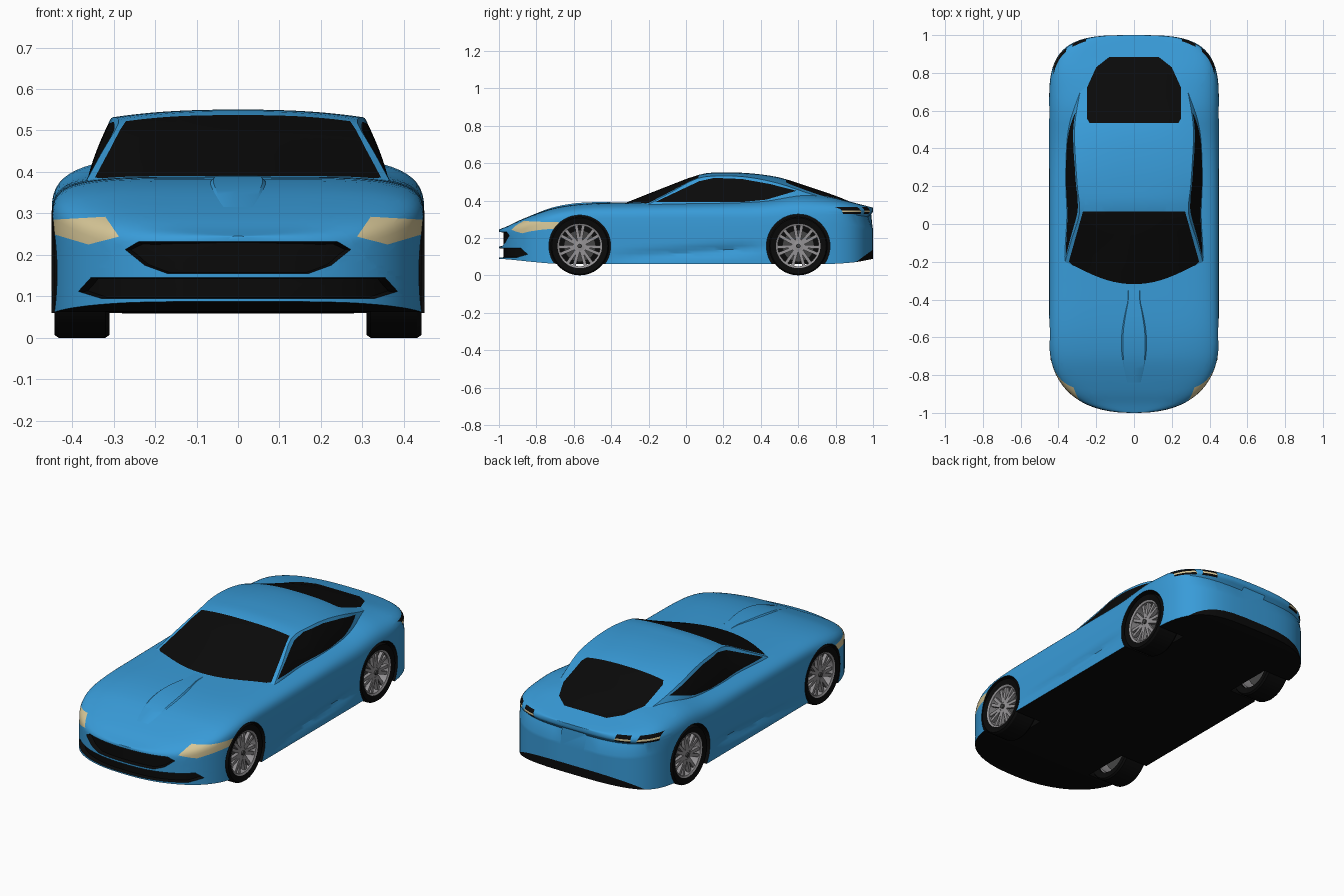
import bpy, bmesh, math
from mathutils import Vector, Matrix

if "Cube" in bpy.data.objects:
    bpy.data.objects.remove(bpy.data.objects["Cube"])

def material(name, r, g, b):
    m = bpy.data.materials.new(name)
    m.diffuse_color = (r, g, b, 1)
    m.use_nodes = True
    m.node_tree.nodes["Principled BSDF"].inputs["Base Color"].default_value = m.diffuse_color
    return m

MATS = [material("blue_paint", .04, .33, .69), material("black", .003, .003, .003),
        material("lamp_cream", .68, .57, .31), material("rim_grey", .30, .29, .30),
        material("dark_grey", .06, .06, .06)]
BLUE, BLACK, LAMP, GREY, DARK = range(5)

def finish(name, bm):
    me = bpy.data.meshes.new(name)
    bm.to_mesh(me)
    bm.free()
    for m in MATS:
        me.materials.append(m)
    ob = bpy.data.objects.new(name, me)
    bpy.context.collection.objects.link(ob)
    return ob

def spline(tab, u):
    """Smooth interpolation of table rows keyed on their first column."""
    i = max(k for k in range(len(tab) - 1) if k == 0 or tab[k][0] <= u)
    def slope(k, c):
        a, b = tab[max(k - 1, 0)], tab[min(k + 1, len(tab) - 1)]
        return (b[c] - a[c]) / (b[0] - a[0])
    p, q = tab[i], tab[i + 1]
    h = q[0] - p[0]
    t = (u - p[0]) / h
    return [(2*t**3 - 3*t*t + 1) * p[c] + (t**3 - 2*t*t + t) * h * slope(i, c)
            + (3*t*t - 2*t**3) * q[c] + (t**3 - t*t) * h * slope(i + 1, c)
            for c in range(1, len(p))]

def loft(rows, closed):
    """Skin rows of points; each row runs from -x over the top to +x."""
    bm = bmesh.new()
    vs = [[bm.verts.new(p) for p in r] for r in rows]
    n = len(rows[0])
    for a, b in zip(vs, vs[1:]):
        for j in range(n if closed else n - 1):
            k = (j + 1) % n
            bm.faces.new((a[j], a[k], b[k], b[j]))
    if closed:
        bm.faces.new(vs[0])
        bm.faces.new(vs[-1])
        bmesh.ops.recalc_face_normals(bm, faces=bm.faces)
    return bm

def mirrored(half):
    """half runs from outside bottom (+x) to the centre line."""
    return [(-x, y, z) for x, y, z in half] + half[-2::-1]

def paint(bm, poly, axes, test, mat):
    """Cut a convex outline, projected along one axis, into the skin and colour it."""
    bm.normal_update()
    faces = [f for f in bm.faces if test(f, f.calc_center_median())]
    def v3(p):
        v = Vector()
        v[axes[0]], v[axes[1]] = p
        return v
    mid = sum((v3(p) for p in poly), Vector()) / len(poly)
    for a, b in zip(poly, poly[1:] + poly[:1]):
        co, d = v3(a), v3(b) - v3(a)
        no = v3((d[axes[1]], -d[axes[0]])).normalized()
        if (mid - co).dot(no) > 0:
            no = -no
        geom = set(faces)
        for f in faces:
            geom.update(f.edges)
            geom.update(f.verts)
        ret = bmesh.ops.bisect_plane(bm, geom=list(geom), dist=1e-5, plane_co=co, plane_no=no)
        faces = [g for g in ret["geom"] if isinstance(g, bmesh.types.BMFace)
                 and (g.calc_center_median() - co).dot(no) < 0]
    for f in faces:
        f.material_index = mat
    return faces

def flip(poly):
    return [(-x, z) for x, z in poly]

# ---- lower body: y, top height, wall height, bottom height, roundness ----
BODY = [(-1, .245, .19, .088, 5), (-.95, .265, .20, .085, 4.5), (-.9, .29, .21, .08, 4.5),
        (-.8, .33, .235, .07, 4.5), (-.7, .362, .25, .062, 4.5), (-.55, .383, .25, .06, 5),
        (-.3, .39, .25, .06, 5), (.1, .395, .25, .06, 5), (.4, .412, .26, .06, 4),
        (.6, .44, .28, .06, 3.6), (.75, .425, .28, .06, 4), (.9, .388, .27, .07, 6),
        (1, .362, .25, .088, 8)]

def half_width(y):
    n = 2.4 if y < 0 else 3.5
    t = max(0, (abs(y) - .6) / .4)
    return .45 * (1 - t ** n) ** (1 / n)

def body_row(y):
    zt, zm, zb, n = spline(BODY, y)
    w = half_width(y)
    half = []
    for i in range(11):                      # side wall with scooped sill
        z = zb + (zm - zb) * i / 10
        line = .12 + .06 * y
        scoop = max(0, 1 - (y / .43) ** 4) * (.014 + .014 * y)
        half.append((w - scoop * math.exp(-((z - line) / .025) ** 2), y, z))
    for i in range(1, 17):                   # rounded shoulder and top
        a = math.pi / 2 * i / 16
        x = w * math.cos(a) ** (2 / n) if i < 16 else 0
        half.append((x, y, zm + (zt - zm) * math.sin(a) ** (2 / n)))
    # notch below the tail lip
    k = min(1, max(0, (y - .8) / .15)) * .025
    return mirrored([(x, y - k * math.exp(-((z - .312) / .016) ** 2), z) for x, y, z in half])

ends = [math.sin(math.radians(88.2 * i / 18)) for i in range(1, 19)]
ys = [-.6 - .4 * t for t in reversed(ends)] + [-.6 + .05 * i for i in range(25)] + [.6 + .4 * t for t in ends]
raw = finish("body_raw", loft([body_row(y) for y in ys], True))

# wheel arches
WHEELS = [(-.568, .165), (.6, .17)]
bm = bmesh.new()
for y, r in WHEELS:
    for s in (-1, 1):
        bmesh.ops.create_cone(bm, cap_ends=True, segments=48, radius1=r, radius2=r, depth=.24,
                              matrix=Matrix.Translation((s * .40, y, .157)) @ Matrix.Rotation(math.pi / 2, 4, 'Y'))
for f in bm.faces:
    f.material_index = BLACK
cutter = finish("arch_cutter", bm)
cutter.hide_render = True
mod = raw.modifiers.new("arches", 'BOOLEAN')
mod.operation, mod.solver, mod.object = 'DIFFERENCE', 'EXACT', cutter
bm = bmesh.new()
bm.from_object(raw, bpy.context.evaluated_depsgraph_get())
bpy.data.objects.remove(raw)
bpy.data.objects.remove(cutter)

# underside
bm.normal_update()
for f in bm.faces:
    if f.normal.z < -.7 and f.calc_center_median().z < .1:
        f.material_index = BLACK
# headlights, diffuser, tail lights
lamp = [(.445, .285), (.32, .292), (.287, .244), (.361, .225), (.445, .25)]
for p in (lamp, flip(lamp)):
    paint(bm, p, (0, 2), lambda f, c: c.y < -.66 and f.material_index == 0, LAMP)
paint(bm, [(.88, .05), (1.01, .05), (1.01, .145)], (1, 2),
      lambda f, c: c.y > .8 and f.material_index == 0, BLACK)
for x0, x1 in ((.245, .325), (.35, .425)):
    for z0, z1, m in ((.328, .366, BLACK), (.338, .348, LAMP)):
        p = [(x0, z0), (x1, z0), (x1, z1), (x0 + .01, z1)]
        for q in (p, flip(p)):
            paint(bm, q, (0, 2), lambda f, c: c.y > .78 and c.z > .25, m)
# rear glass, shared by body and cabin
GLASS = [(-.235, .535), (.235, .535), (.25, .56), (.25, .72), (.2, .83), (.13, .885),
         (-.13, .885), (-.2, .83), (-.25, .72), (-.25, .56)]
paint(bm, GLASS, (0, 1), lambda f, c: f.normal.z > .3 and c.y > .4, BLACK)
# recessed grille and lower intake
for half in ([(.24, .232), (.272, .213), (.225, .175), (.17, .155)],
             [(.355, .145), (.385, .112), (.33, .095)]):
    faces = paint(bm, half + flip(half)[::-1], (0, 2), lambda f, c: c.y < -.7 and f.material_index == 0, BLACK)
    bm.normal_update()
    rim = bmesh.ops.inset_region(bm, faces=faces, thickness=.002, depth=-.025, use_even_offset=False)
    for f in rim["faces"]:
        f.material_index = BLACK
finish("body", bm)

# ---- cabin: edge y, centre y, centre z, edge z, edge x, base x ----
CABIN = [(-.20, -.33, .385, .38, .365, .372), (-.07, -.13, .464, .45, .327, .372),
         (.06, .07, .538, .518, .288, .372), (.2, .2, .55, .532, .30, .375),
         (.35, .35, .545, .522, .31, .372), (.5, .5, .523, .49, .315, .362),
         (.65, .65, .476, .44, .295, .34), (.8, .8, .425, .395, .26, .30), (.93, .93, .372, .345, .22, .27)]

def cabin_row(ye):
    yc, zc, ze, xe, xb = spline(CABIN, ye)
    half = []
    for i in range(8, 0, -1):
        g = i / 8
        half.append((xe + (xb - xe) * g + .008 * math.sin(math.pi * g), ye, ze + (.335 - ze) * g))
    for i in range(10, -1, -1):
        f = i / 10
        half.append((xe * f, yc + (ye - yc) * f * f, zc - (zc - ze) * f ** 2.5))
    return mirrored(half)

cab_ys = [-.20 + .26 * i / 6 for i in range(7)] + [.06 + .87 * i / 24 for i in range(1, 25)]
bm = loft([cabin_row(y) for y in cab_ys], False)
paint(bm, GLASS, (0, 1), lambda f, c: f.normal.z > .3 and c.y > .4, BLACK)
paint(bm, [(-.345, -.2), (-.27, .067), (.27, .067), (.345, -.2), (.2, -.34), (-.2, -.34)], (0, 1),
      lambda f, c: f.normal.z > .5 and c.y < .15, BLACK)
SIDE = [(-.165, .392), (.07, .503), (.15, .521), (.3, .515), (.45, .488), (.59, .452), (.43, .405), (.3, .392)]
for s in (-1, 1):
    paint(bm, SIDE, (1, 2), lambda f, c: f.normal.x * s > .45, BLACK)
finish("cabin", bm)

# ---- raised centre of the bonnet ----
rows = []
for i in range(21):
    u = i / 20
    y = -.84 + .5 * u
    zt = spline(BODY, y)[0]
    w = .035 + .035 * math.sin(math.pi * min(1, u * 1.1 + .05))
    lift = .006 * math.sin(math.pi * u)
    rows.append([(w * k, y, zt - .003 + (lift + .003) * (1 if abs(k) < 1 else 0)) for k in (-1, -.85, 0, .85, 1)])
finish("bonnet_bulge", loft(rows, False))

# ---- wheels ----
def lathe(bm, profile, mat, seg=48):
    rings = [[bm.verts.new((x, r * math.cos(2 * math.pi * i / seg), r * math.sin(2 * math.pi * i / seg)))
              for i in range(seg)] for r, x in profile]
    fs = [bm.faces.new((a[i], a[(i + 1) % seg], b[(i + 1) % seg], b[i]))
          for a, b in zip(rings, rings[1:] + rings[:1]) for i in range(seg)]
    for f in fs:
        f.material_index = mat
    bmesh.ops.recalc_face_normals(bm, faces=fs)

tyre = bmesh.new()
lathe(tyre, [(.116, .434), (.15, .443), (.157, .432), (.157, .32), (.15, .31), (.116, .315)], BLACK)
rim = bmesh.new()
lathe(rim, [(.119, .437), (.109, .432), (.109, .33), (.119, .33)], GREY)
lathe(rim, [(.001, .428), (.028, .424), (.032, .40), (.001, .40)], GREY, 24)
lathe(rim, [(.001, .437), (.012, .435), (.012, .42), (.001, .42)], DARK, 16)
lathe(rim, [(.001, .375), (.085, .375), (.085, .36), (.001, .36)], DARK)
for i in range(14):                          # seven twin spokes
    ang = 2 * math.pi * (i // 2) / 7 + (.17 if i % 2 else -.17)
    mat = (Matrix.Rotation(ang, 4, 'X') @ Matrix.Translation((.416, 0, .07))
           @ Matrix.Diagonal((.02, .017, .088, 1)))
    for v in bmesh.ops.create_cube(rim, size=1, matrix=mat)["verts"]:
        for f in v.link_faces:
            f.material_index = GREY
parts = [finish("tyre", tyre), finish("rim", rim)]
for part in parts:
    for label, (y, r) in zip(("front", "rear"), WHEELS):
        for side, turn in (("right", 0), ("left", math.pi)):
            ob = bpy.data.objects.new(f"{label}_{side}_{part.name}", part.data)
            ob.location, ob.rotation_euler = (0, y, .157), (0, 0, turn)
            bpy.context.collection.objects.link(ob)
for part in parts:
    bpy.data.objects.remove(part)

# smooth shading with kept edges
for ob in bpy.context.scene.objects:
    ob.select_set(True)
    bpy.context.view_layer.objects.active = ob
bpy.ops.object.shade_smooth_by_angle(angle=math.radians(32))
